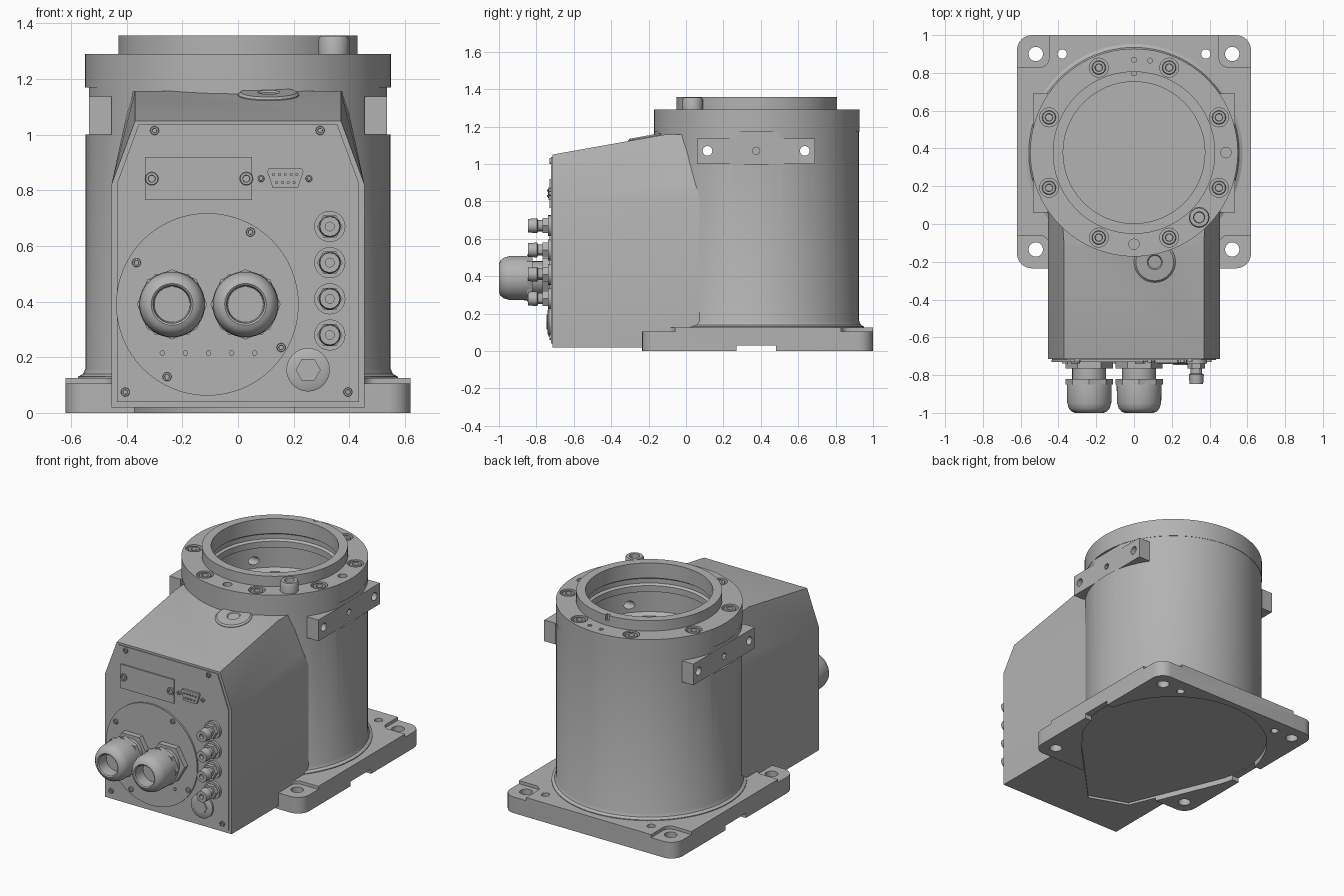
import bpy, bmesh, math
from mathutils import Matrix, Vector

if "Cube" in bpy.data.objects:
    bpy.data.objects.remove(bpy.data.objects["Cube"])

GREY = bpy.data.materials.new("machine grey")
GREY.use_nodes = True
GREY.diffuse_color = (.45, .45, .45, 1)
GREY.node_tree.nodes["Principled BSDF"].inputs["Base Color"].default_value = GREY.diffuse_color

UP = Matrix.Identity(4)
FRONT = Matrix.Rotation(math.pi / 2, 4, "X")   # local z points to the front
SIDE = Matrix.Rotation(math.pi / 2, 4, "Y")    # local z points to +x
CY = 0.378                                     # column axis
FACE = -0.715                                  # front face of the housing


def finish(bm, name, loc, rot):
    bmesh.ops.recalc_face_normals(bm, faces=bm.faces)
    bm.transform(Matrix.Translation(Vector(loc)) @ rot)
    mesh = bpy.data.meshes.new(name)
    bm.to_mesh(mesh)
    bm.free()
    mesh.materials.append(GREY)
    ob = bpy.data.objects.new(name, mesh)
    bpy.context.collection.objects.link(ob)
    return ob


def lathe(name, profile, loc=(0, 0, 0), rot=UP, n=32, closed=False):
    bm = bmesh.new()
    rings = []
    for r, h in profile:
        count = n if r > 0 else 1
        rings.append([bm.verts.new((r * math.cos(2 * math.pi * i / n),
                                    r * math.sin(2 * math.pi * i / n), h)) for i in range(count)])
    pairs = list(zip(rings, rings[1:])) + ([(rings[-1], rings[0])] if closed else [])
    for a, b in pairs:
        for i in range(n):
            j = (i + 1) % n
            quad = [a[i % len(a)], a[j % len(a)], b[j % len(b)], b[i % len(b)]]
            bm.faces.new(list(dict.fromkeys(quad)))
    if not closed:
        for ring in (rings[0], rings[-1]):
            if len(ring) > 1:
                bm.faces.new(ring)
    return finish(bm, name, loc, rot)


def cylinder(name, r, h, loc, rot=UP, n=24):
    return lathe(name, [(r, 0), (r, h)], loc, rot, n)


def prism(name, points, low, high, loc=(0, 0, 0), rot=UP):
    bm = bmesh.new()
    face = bm.faces.new([bm.verts.new((x, y, low)) for x, y in points])
    top = bmesh.ops.extrude_face_region(bm, geom=[face])
    verts = [v for v in top["geom"] if isinstance(v, bmesh.types.BMVert)]
    bmesh.ops.translate(bm, verts=verts, vec=(0, 0, high - low))
    return finish(bm, name, loc, rot)


def rounded(x0, x1, y0, y1, r, steps=6):
    pts = []
    for k, (cx, cy) in enumerate([(x1 - r, y1 - r), (x0 + r, y1 - r), (x0 + r, y0 + r), (x1 - r, y0 + r)]):
        for i in range(steps + 1):
            a = math.pi / 2 * (k + i / steps)
            pts.append((cx + r * math.cos(a), cy + r * math.sin(a)))
    return pts


def rect(x0, x1, y0, y1):
    return [(x0, y0), (x1, y0), (x1, y1), (x0, y1)]


def cut(target, *cutters):
    for c in cutters:
        mod = target.modifiers.new("cut", "BOOLEAN")
        mod.operation, mod.solver, mod.object = "DIFFERENCE", "EXACT", c
        bpy.context.view_layer.objects.active = target
        bpy.ops.object.modifier_apply(modifier=mod.name)
        bpy.data.objects.remove(c)


def screw(name, loc, r, h, rot=UP):
    lathe(name, [(0, h * .3), (r * .5, h * .3), (r * .55, h), (r * .9, h), (r, h * .85), (r, 0), (0, 0)], loc, rot, 16)


# Base plate with lowered corners, mounting holes and side notches
plate = prism("base_plate", rounded(-.62, .62, -.235, 1, .08), 0, .125)
for s in (-1, 1):
    for y0, y1, hole in ((.83, 1.2, .9), (-.5, -.06, -.135)):
        x0, x1 = sorted((s * .45, s * .9))
        cut(plate, prism("cutter", rounded(x0, x1, y0, y1, .05), .105, .3),
            cylinder("cutter", .038, .4, (s * .52, hole, -.1)))
    cut(plate, cylinder("cutter", .025, .4, (s * .38, .9, -.1), n=12),
        prism("cutter", rect(s * .62 - .06, s * .62 + .06, .27, .48), -.1, .03))

# Column
column = lathe("column", [(0, .06), (.575, .06), (.575, .13), (.557, .14), (.548, .16), (.548, 1.17), (.42, 1.17),
                          (.42, 1.02), (.4, 1.0), (.4, .8), (.385, .8), (.385, .3), (0, .3)], (0, CY, 0), n=96)

# Sloped connection housing with bevelled shoulders
outline = [(-.455, .02), (.455, .02), (.455, .82), (.37, 1.05), (-.37, 1.05), (-.455, .82)]
housing = prism("connection_housing", outline, -.2, -FACE, rot=FRONT)
for v in housing.data.vertices:
    if v.co.z > 1 and v.co.y > 0:
        v.co.z += (v.co.y - FACE) * .178
cut(housing, prism("cutter", rect(-1, 1, -.6, 1), 1.157, 1.5),
    cylinder("cutter", .5, 2, (0, CY, .08), n=48))

# Recess and cover under the base
arc = [math.radians(a) for a in range(-24, 205, 6)]
shape = [(.58 * math.cos(a), CY + .58 * math.sin(a)) for a in arc] + [(-.3, -.41), (-.05, -.5), (.39, -.04)]
for part in (plate, housing):
    cut(part, prism("cutter", shape, -.1, .05))
prism("underside_cover", shape, .035, .065)

# Side mounting blocks, drilled straight through
for s in (-1, 1):
    x0, x1 = sorted((s * .535, s * .7))
    cut(column, prism("cutter", rect(x0, x1, .06, .69), 1.0, 1.3))
    x0, x1 = sorted((s * .455, s * .536))
    block = prism("side_block", rect(x0, x1, .06, .69), 1.0, 1.137)
    for part in (block, column):
        cut(part, cylinder("cutter", .02, .1, (s * .565 - .05, .375, 1.07), SIDE, 8))
        for y in (.115, .635):
            cut(part, cylinder("cutter", .026, .8, (s * .5 - .4, y, 1.07), SIDE, 16))

# Top flange with raised ring, counterbored bolts and dowel holes
flange = lathe("top_flange", [(.55, 1.17), (.55, 1.29), (.43, 1.29), (.43, 1.357), (.375, 1.357), (.375, 1.26),
                              (.39, 1.25), (.39, 1.22), (.375, 1.21), (.375, 1.17)], (0, CY, 0), n=96, closed=True)
for k in range(8):
    a = math.pi / 8 + k * math.pi / 4
    x, y = .487 * math.cos(a), CY + .487 * math.sin(a)
    cut(flange, cylinder("cutter", .05, .2, (x, y, 1.26)))
    screw("flange_bolt", (x, y, 1.255), .037, .032)
for x, y, r in ((0, .87, .013), (.085, .865, .013), (0, -.107, .028), (.487, CY, .028)):
    cut(flange, cylinder("cutter", r, .2, (x, y, 1.25), n=12))
cut(flange, prism("cutter", rect(-.012, .012, .79, .84), 1.32, 1.5))
screw("stop_bolt", (.345, .035, 1.285), .055, .07)

# Filler cap lying on the sloped lid
tilt = Matrix.Rotation(math.atan(.178), 4, "X")
lathe("filler_cap", [(.11, -.03), (.11, .006), (.1, .014), (.04, .014), (.035, .007), (0, .007)], (.11, -.2, 1.139), tilt)

# Front cover plate, blank panel and round gland plate
cover = [(-.435, .04), (.435, .04), (.435, .825), (.357, 1.037), (-.357, 1.037), (-.435, .825)]
prism("front_cover", cover, -.005, .006, (0, FACE, 0), FRONT)
SURF = FACE - .006
prism("blank_panel", rect(-.335, .05, .765, .92), -.002, .009, (0, SURF, 0), FRONT)
lathe("gland_plate", [(.328, -.002), (.328, .01), (0, .01)], (-.11, SURF, .39), FRONT, 64)

# Screws on the front
for x, z in ((-.3, 1.015), (.295, 1.015), (-.405, .075), (.395, .075)):
    screw("cover_screw", (x, SURF, z), .016, .01, FRONT)
for x, z in ((.045, .65), (-.365, .54), (.155, .235), (-.255, .13)):
    screw("gland_plate_screw", (x, SURF - .009, z), .016, .009, FRONT)
for x in (-.31, .03):
    screw("panel_screw", (x, SURF - .006, .842), .024, .012, FRONT)
for i in range(5):
    cylinder("vent_dot", .01, .008, (-.272 + .083 * i, SURF - .009, .215), FRONT, 6)

# Nine pin socket
socket = [(.125, .808), (.215, .808), (.235, .868), (.23, .878), (.11, .878), (.105, .868)]
prism("data_socket", socket, 0, .014, (0, SURF, 0), FRONT)
for row, count in ((.857, 5), (.828, 4)):
    for i in range(count):
        cylinder("socket_pin", .006, .008, (.17 + .021 * (i - (count - 1) / 2), SURF - .013, row), FRONT, 6)
for x in (.083, .255):
    screw("socket_screw", (x, SURF, .842), .012, .012, FRONT)

# Large cable glands
for x in (-.237, .027):
    at = (x, SURF, .39)
    cylinder("gland_base_nut", .125, .045, at, FRONT, 6)
    cylinder("gland_neck", .09, .12, at, FRONT, 32)
    cylinder("gland_nut", .126, .03, (x, SURF - .1, .39), FRONT, 8)
    lathe("gland_dome", [(.116, .11), (.119, .13), (.117, .225), (.108, .255), (.092, .273), (.075, .279),
                         (.068, .274), (.064, .2), (0, .2)], at, FRONT, 40)

# Small hose fittings
for z in (.67, .54, .41, .28):
    at = (.33, SURF, z)
    cylinder("fitting_washer", .056, .018, at, FRONT, 24)
    cylinder("fitting_hex", .046, .045, at, FRONT, 6)
    lathe("fitting_tip", [(.03, .04), (.03, .07), (.04, .075), (.036, .125), (.016, .125), (.016, .1), (0, .1)],
          at, FRONT, 12)

# Drain plug
lathe("plug_collar", [(.078, 0), (.078, .012), (.06, .02), (0, .02)], (.252, SURF, .155), FRONT)
cylinder("plug_hex", .045, .026, (.252, SURF, .155), FRONT, 6)

# Smooth round surfaces, keep hard edges
for ob in bpy.context.view_layer.objects:
    ob.select_set(ob.type == "MESH")
    if ob.type == "MESH":
        bpy.context.view_layer.objects.active = ob
bpy.ops.object.shade_smooth_by_angle(angle=math.radians(30))
